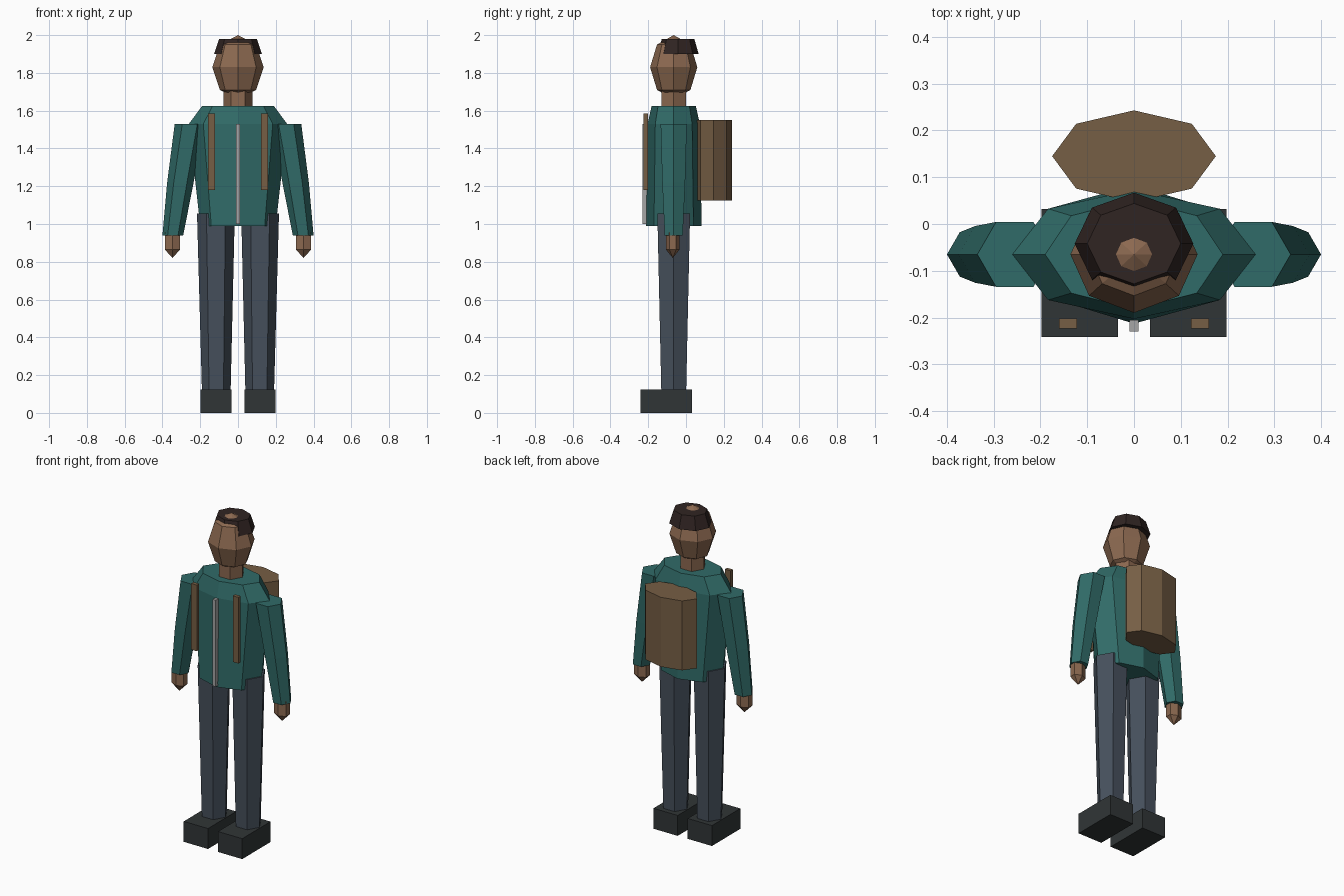
import bpy, bmesh
from math import cos, sin, pi

if "Cube" in bpy.data.objects:
    bpy.data.objects.remove(bpy.data.objects["Cube"])

YC = -0.065  # body axis


def material(name, r, g, b):
    m = bpy.data.materials.new(name)
    m.diffuse_color = (r, g, b, 1)
    m.use_nodes = True
    m.node_tree.nodes["Principled BSDF"].inputs["Base Color"].default_value = m.diffuse_color
    return m


SKIN = material("skin", 0.26, 0.14, 0.08)
TEAL = material("jacket_teal", 0.03, 0.147, 0.138)
CANVAS = material("canvas_brown", 0.18, 0.112, 0.058)
CLOTH = material("trouser_grey", 0.061, 0.08, 0.107)
BOOT = material("boot_dark", 0.03, 0.036, 0.037)
HAIR = material("hair_dark", 0.03, 0.018, 0.016)
METAL = material("zip_grey", 0.38, 0.38, 0.38)


def finish(name, bm, mat):
    bmesh.ops.recalc_face_normals(bm, faces=bm.faces)
    me = bpy.data.meshes.new(name)
    bm.to_mesh(me)
    bm.free()
    me.materials.append(mat)
    ob = bpy.data.objects.new(name, me)
    bpy.context.collection.objects.link(ob)
    return ob


def loft(name, sides, rings, mat):
    """Capped skin over elliptical rings (cx, cy, z, rx, ry)."""
    bm = bmesh.new()
    loops = [[bm.verts.new((cx + rx * cos(2 * pi * i / sides),
                            cy + ry * sin(2 * pi * i / sides), z))
              for i in range(sides)] for cx, cy, z, rx, ry in rings]
    for a, b in zip(loops, loops[1:]):
        for i in range(sides):
            j = (i + 1) % sides
            bm.faces.new((a[i], a[j], b[j], b[i]))
    bm.faces.new(loops[0])
    bm.faces.new(loops[-1])
    return finish(name, bm, mat)


def box(name, x, y, z, mat):
    bm = bmesh.new()
    bmesh.ops.create_cube(bm, size=1)
    for v in bm.verts:
        v.co = [(lo + hi) / 2 + c * (hi - lo) for c, (lo, hi) in zip(v.co, (x, y, z))]
    return finish(name, bm, mat)


def ball(name, centre, radii, segments, rings, mat):
    bm = bmesh.new()
    bmesh.ops.create_uvsphere(bm, u_segments=segments, v_segments=rings, radius=1)
    for v in bm.verts:
        v.co = [c + p * r for c, p, r in zip(centre, v.co, radii)]
    return finish(name, bm, mat)


# Jacket body with sloped shoulders, and zip
loft("jacket_body", 8, [(0, YC, 0.99, 0.20, 0.148),
                        (0, YC, 1.53, 0.26, 0.138),
                        (0, YC, 1.625, 0.19, 0.117)], TEAL)
box("zip", (-0.01, 0.01), (-0.23, -0.205), (1.0, 1.53), METAL)

# Neck, head, hair
loft("neck", 6, [(0, YC, 1.60, 0.076, 0.076), (0, YC, 1.74, 0.076, 0.076)], SKIN)
ball("head", (0, YC, 1.83), (0.136, 0.125, 0.17), 8, 4, SKIN)
loft("hair", 8, [(0, -0.042, 1.90, 0.127, 0.109),
                 (0, -0.042, 1.98, 0.10, 0.086)], HAIR)

# Backpack
loft("backpack", 8, [(0, 0.145, 1.125, 0.175, 0.098),
                     (0, 0.145, 1.55, 0.175, 0.098)], CANVAS)

# Paired parts
for s, side in ((-1, "right"), (1, "left")):
    loft(f"sleeve_{side}", 6, [(s * 0.345, YC, 0.94, 0.055, 0.055),
                               (s * 0.305, YC, 1.22, 0.07, 0.07),
                               (s * 0.255, YC, 1.53, 0.08, 0.08)], TEAL)
    ball(f"hand_{side}", (s * 0.347, YC + -0.005, 0.91), (0.054, 0.042, 0.09), 6, 3, SKIN)
    loft(f"trouser_leg_{side}", 6, [(s * 0.115, YC, 0.12, 0.076, 0.076),
                                    (s * 0.117, YC, 1.055, 0.10, 0.10)], CLOTH)
    box(f"boot_{side}", sorted((s * 0.034, s * 0.198)), (-0.242, 0.032), (0, 0.125), BOOT)
    box(f"strap_{side}", sorted((s * 0.122, s * 0.16)), (-0.224, -0.202), (1.18, 1.585), CANVAS)
